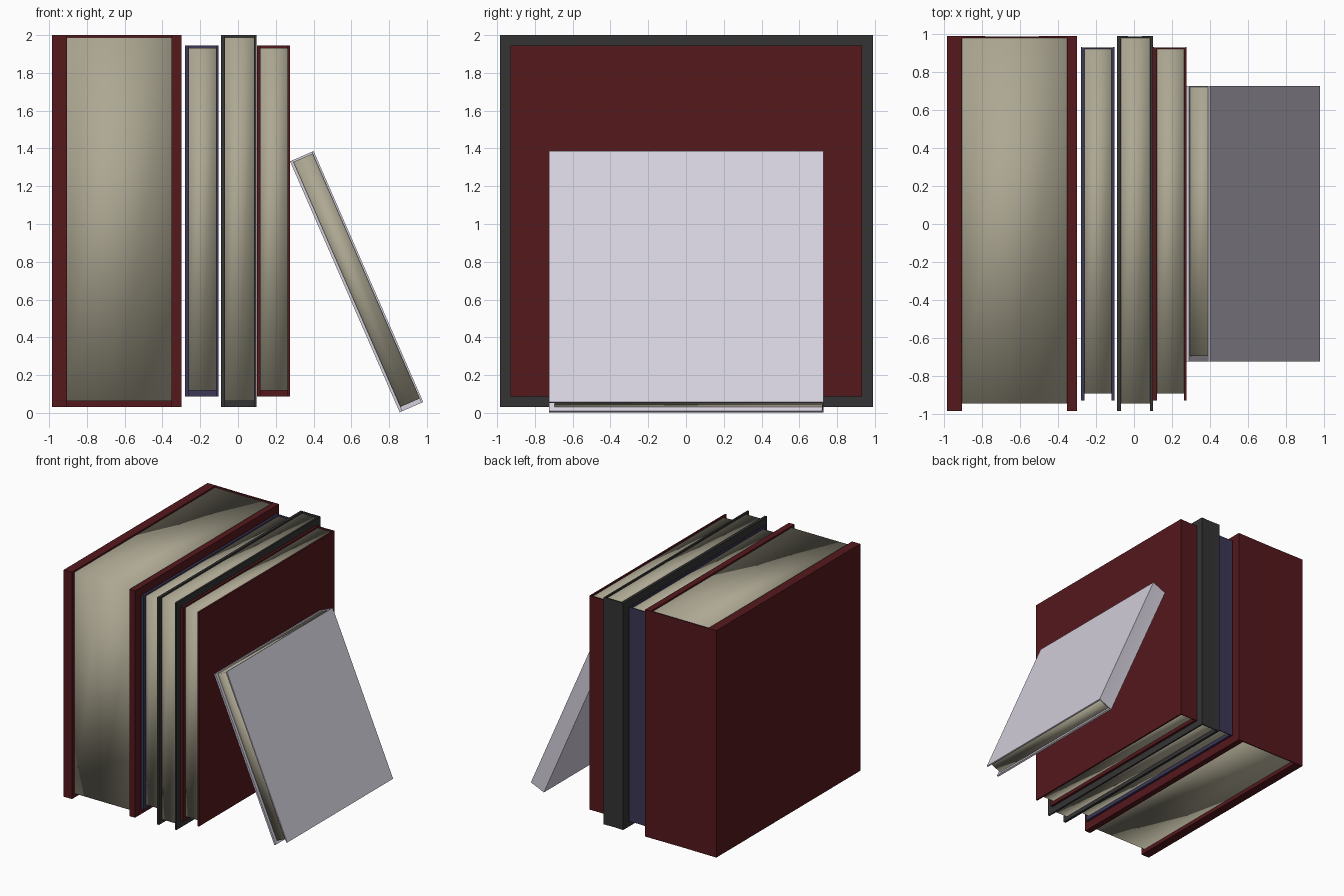
import bpy, bmesh, math
from mathutils import Vector

if "Cube" in bpy.data.objects:
    bpy.data.objects.remove(bpy.data.objects["Cube"])


def material(name, rgb):
    m = bpy.data.materials.new(name)
    m.diffuse_color = (*rgb, 1)
    m.use_nodes = True
    m.node_tree.nodes["Principled BSDF"].inputs["Base Color"].default_value = m.diffuse_color
    return m


RED = material("dark_red", (0.09, 0.009, 0.012))
BLUE = material("dark_violet", (0.045, 0.038, 0.095))
BLACK = material("charcoal", (0.034, 0.034, 0.034))
PALE = material("pale_lilac", (0.66, 0.63, 0.72))
PAPER = material("paper", (0.42, 0.39, 0.29))


def extrude_profile(name, profile, z0, z1, mat):
    """Extrude a closed xy outline from z0 to z1."""
    bm = bmesh.new()
    face = bm.faces.new([bm.verts.new((x, y, z0)) for x, y in profile])
    res = bmesh.ops.extrude_face_region(bm, geom=[face])
    top = [v for v in res["geom"] if isinstance(v, bmesh.types.BMVert)]
    bmesh.ops.translate(bm, verts=top, vec=Vector((0, 0, z1 - z0)))
    bmesh.ops.recalc_face_normals(bm, faces=bm.faces)
    me = bpy.data.meshes.new(name)
    bm.to_mesh(me)
    bm.free()
    me.materials.append(mat)
    ob = bpy.data.objects.new(name, me)
    bpy.context.collection.objects.link(ob)
    return ob


def smooth_by_angle(ob, angle):
    bpy.ops.object.select_all(action="DESELECT")
    ob.select_set(True)
    bpy.context.view_layer.objects.active = ob
    bpy.ops.object.shade_smooth_by_angle(angle=angle)


def book(name, loc, width, depth, height, mat, tilt=0):
    """Book with its spine at +y; loc is the left bottom edge, mid depth."""
    a, b, m = 0.115 * width, 0.923 * width, 0.5 * width
    y0, y1 = -depth / 2, depth / 2
    t = 0.005 * depth
    groove = 0.015 * min(width, 0.2)
    # two boards joined by a thin spine with a shallow centre groove
    cover = extrude_profile(name + "_cover", [
        (0, y0), (a, y0), (a, y1 - t), (b, y1 - t), (b, y0), (width, y0),
        (width, y1), (m, y1 - groove), (0, y1)], 0, height, mat)
    smooth_by_angle(cover, math.radians(30))
    # page block, smooth across its edges like soft paper
    p0 = y0 + 0.0195 * depth
    p1 = y1 - t - 0.0005
    pages = extrude_profile(name + "_pages", [
        (a, p0), (m, p0), (b, p0), (b, p1), (m, p1), (a, p1)],
        0.017 * height, 0.993 * height, PAPER)
    bm = bmesh.new()
    bm.from_mesh(pages.data)
    mids = [v for v in bm.verts if abs(v.co.x - m) < 1e-4]
    for z in (0.017 * height, 0.993 * height):
        bmesh.ops.connect_verts(
            bm, verts=[v for v in mids if abs(v.co.z - z) < 1e-4])
    bm.to_mesh(pages.data)
    bm.free()
    smooth_by_angle(pages, math.radians(100))
    for ob in (cover, pages):
        ob.location = loc
        ob.rotation_euler = (0, tilt, 0)


# upright row
book("thick_red_book", (-0.985, 0.003, 0.03), 0.685, 1.975, 1.97, RED)
book("violet_book", (-0.28, 0.001, 0.087), 0.176, 1.86, 1.858, BLUE)
book("black_book", (-0.09, 0.003, 0.03), 0.189, 1.975, 1.97, BLACK)
book("red_book", (0.1, 0.001, 0.087), 0.176, 1.86, 1.858, RED)
# small book leaning on the row
book("leaning_book", (0.856, 0.002, 0.003), 0.136, 1.452, 1.45, PALE,
     math.radians(-23.6))
